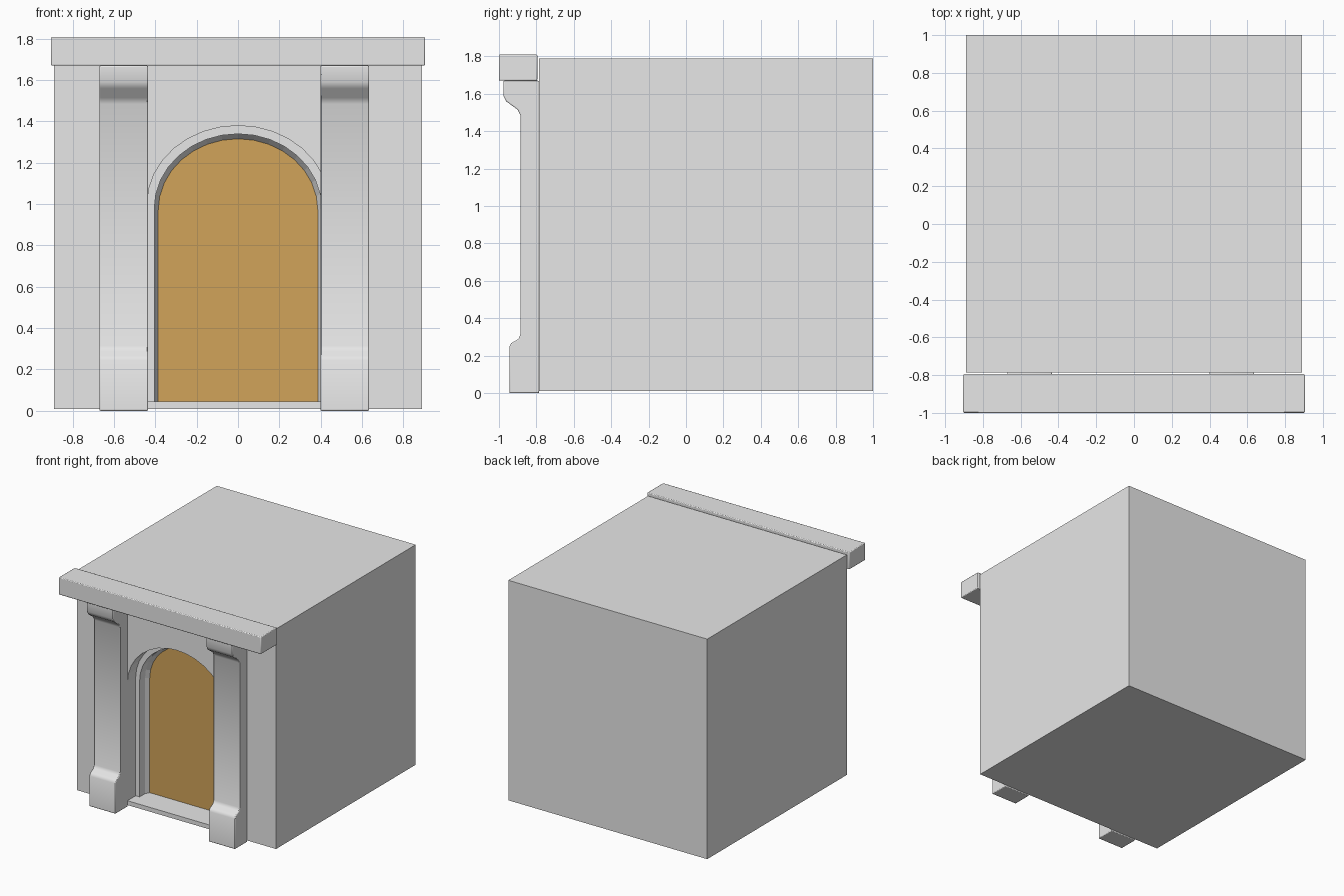
import bpy, math

if "Cube" in bpy.data.objects:
    bpy.data.objects.remove(bpy.data.objects["Cube"])


def material(name, color):
    m = bpy.data.materials.new(name)
    m.diffuse_color = (*color, 1)
    m.use_nodes = True
    m.node_tree.nodes["Principled BSDF"].inputs["Base Color"].default_value = m.diffuse_color
    return m


stone = material("pale_stone", (0.8, 0.8, 0.8))
wood = material("door_wood", (0.64, 0.37, 0.10))


def make(name, verts, faces, mat):
    me = bpy.data.meshes.new(name)
    me.from_pydata(verts, [], faces)
    me.materials.append(mat)
    ob = bpy.data.objects.new(name, me)
    bpy.context.collection.objects.link(ob)
    return ob


def prism(name, pts, a, b, place, mat):
    """Extrude a 2D outline from a to b; place(u, v, w) maps it to 3D."""
    n = len(pts)
    verts = [place(u, v, w) for w in (a, b) for u, v in pts]
    faces = [tuple(range(n))[::-1], tuple(range(n, 2 * n))]
    faces += [(i, (i + 1) % n, n + (i + 1) % n, n + i) for i in range(n)]
    ob = make(name, verts, faces, mat)
    # make all normals point outwards
    bpy.context.view_layer.objects.active = ob
    ob.select_set(True)
    bpy.ops.object.mode_set(mode='EDIT')
    bpy.ops.mesh.select_all(action='SELECT')
    bpy.ops.mesh.normals_make_consistent(inside=False)
    bpy.ops.object.mode_set(mode='OBJECT')
    ob.select_set(False)
    return ob


def xz(u, v, w):
    return (u, w, v)


def yz(u, v, w):
    return (w, u, v)


def rect(u0, u1, v0, v1):
    return [(u0, v0), (u1, v0), (u1, v1), (u0, v1)]


def arch(half, spring, top, base, n=16):
    """Elliptical arch outline from left foot over to right foot."""
    pts = [(-half, base)]
    for i in range(n + 1):
        t = math.pi * (1 - i / n)
        pts.append((half * math.cos(t), spring + (top - spring) * math.sin(t)))
    return pts + [(half, base)]


def soften(ob, width):
    mod = ob.modifiers.new("soft_edges", 'BEVEL')
    mod.width = width
    mod.segments = 2
    mod.limit_method = 'ANGLE'
    mod.angle_limit = math.radians(60)
    bpy.ops.object.select_all(action='DESELECT')
    ob.select_set(True)
    bpy.context.view_layer.objects.active = ob
    bpy.ops.object.shade_smooth_by_angle(angle=math.radians(45))
    ob.select_set(False)


FRONT, BACK = -0.785, -0.57

# main block and front wall with arched opening
prism("main_block", rect(-0.89, 0.89, 0.01, 1.79), BACK, 1.0, xz, stone)
opening = arch(0.44, 1.0, 1.38, 0.01)
prism("front_wall", [(-0.89, 0.01)] + opening + [(0.89, 0.01), (0.89, 1.79), (-0.89, 1.79)],
      FRONT, BACK, xz, stone)

# stepped door frame lofted through arch rings
rings = [(0.44, 1.0, 1.38, -0.68), (0.405, 0.98, 1.34, -0.68),
         (0.405, 0.98, 1.34, -0.61), (0.385, 0.97, 1.315, -0.575)]
verts = []
for half, spring, top, y in rings:
    verts += [(x, y, z) for x, z in arch(half, spring, top, 0.04)]
n = len(verts) // len(rings)
faces = [(r * n + i, r * n + i + 1, (r + 1) * n + i + 1, (r + 1) * n + i)[::-1]
         for r in range(len(rings) - 1) for i in range(n - 1)]
make("door_frame", verts, faces, stone)

# door leaf and sill
prism("door", arch(0.387, 0.97, 1.317, 0.04), -0.577, BACK, xz, wood)
prism("door_sill", rect(-0.44, 0.44, 0.01, 0.045), FRONT, BACK, xz, stone)

# pilasters with flared foot and head
profile = [(FRONT, 0), (-0.945, 0), (-0.945, 0.245), (-0.935, 0.267), (-0.895, 0.29),
           (-0.885, 0.315), (-0.885, 1.485), (-0.90, 1.515), (-0.962, 1.56),
           (-0.977, 1.59), (-0.977, 1.67), (FRONT, 1.67)]
for side, x in (("left", -0.553), ("right", 0.517)):
    soften(prism(side + "_pilaster", profile, x - 0.118, x + 0.118, yz, stone), 0.006)

# cornice beam
soften(prism("cornice", rect(-1.0, -0.795, 1.67, 1.81), -0.905, 0.905, yz, stone), 0.006)
